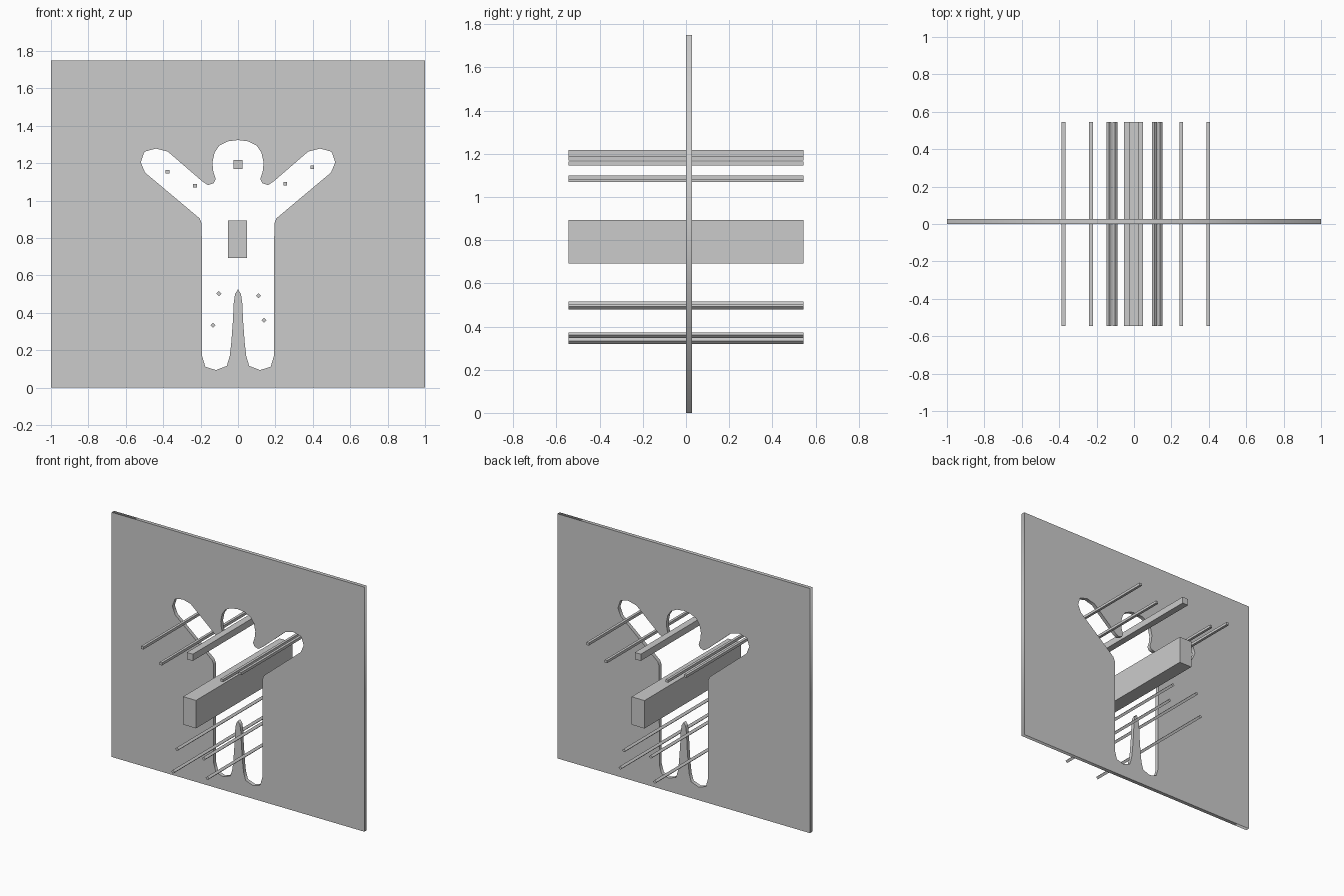
import bpy
import math

cube = bpy.data.objects.get("Cube")
if cube:
    bpy.data.objects.remove(cube, do_unlink=True)

grey = bpy.data.materials.new("plain_grey")
grey.use_nodes = True
colour = (0.6, 0.6, 0.6, 1)
grey.diffuse_color = colour
grey.node_tree.nodes["Principled BSDF"].inputs["Base Color"].default_value = colour

THICK = 0.027
LENGTH = 1.09


def add_object(name, data):
    obj = bpy.data.objects.new(name, data)
    bpy.context.scene.collection.objects.link(obj)
    return obj


def add_spline(curve, points):
    spline = curve.splines.new('POLY')
    spline.points.add(len(points) - 1)
    for p, (x, z) in zip(spline.points, points):
        p.co = (x, z, 0, 1)
    spline.use_cyclic_u = True


def add_bar(name, x, z, width, height, turn=0):
    bpy.ops.mesh.primitive_cube_add(size=1, location=(x, 0, z), rotation=(0, turn, 0))
    obj = bpy.context.object
    obj.name = name
    obj.scale = (width, LENGTH, height)
    obj.data.materials.append(grey)


# Half outline of the figure opening: head, neck, arm, side, foot, inner leg
half = [(0, 1.324), (0.053, 1.317), (0.1, 1.294), (0.125, 1.257), (0.137, 1.203),
        (0.132, 1.155), (0.119, 1.115), (0.13, 1.093), (0.16, 1.083), (0.19, 1.102),
        (0.375, 1.262), (0.439, 1.278), (0.5, 1.262), (0.52, 1.205), (0.497, 1.15),
        (0.205, 0.905), (0.194, 0.877), (0.192, 0.17), (0.175, 0.112), (0.118, 0.094),
        (0.06, 0.116), (0.044, 0.17), (0.036, 0.24), (0.027, 0.36), (0.023, 0.45),
        (0.016, 0.5), (0, 0.526)]
outline = half + [(-x, z) for x, z in reversed(half[1:-1])]

# Panel: rectangle with the figure cut out of it
curve = bpy.data.curves.new("panel_profile", 'CURVE')
curve.dimensions = '2D'
curve.fill_mode = 'BOTH'
curve.extrude = THICK / 2
add_spline(curve, [(-1, 0), (1, 0), (1, 1.75), (-1, 1.75)])
add_spline(curve, outline)
source = add_object("panel_source", curve)
bpy.context.view_layer.update()
evaluated = source.evaluated_get(bpy.context.evaluated_depsgraph_get())
mesh = bpy.data.meshes.new_from_object(evaluated)
bpy.data.objects.remove(source, do_unlink=True)
mesh.materials.clear()
mesh.materials.append(grey)
panel = add_object("panel", mesh)
panel.rotation_euler.x = math.pi / 2
panel.location.y = THICK / 2

# Thick bars through the body and the head
add_bar("body_bar", -0.002, 0.793, 0.102, 0.2)
add_bar("head_bar", 0, 1.193, 0.048, 0.048)

# Thin rods through the arms
arms = [(-0.377, 1.155), (-0.23, 1.08), (0.253, 1.09), (0.397, 1.178)]
for i, (x, z) in enumerate(arms):
    add_bar(f"arm_rod_{i + 1}", x, z, 0.019, 0.019)

# Thin rods through the legs, turned on edge
legs = [(-0.102, 0.503), (0.11, 0.492), (-0.134, 0.333), (0.139, 0.36)]
for i, (x, z) in enumerate(legs):
    add_bar(f"leg_rod_{i + 1}", x, z, 0.019, 0.019, math.pi / 4)
